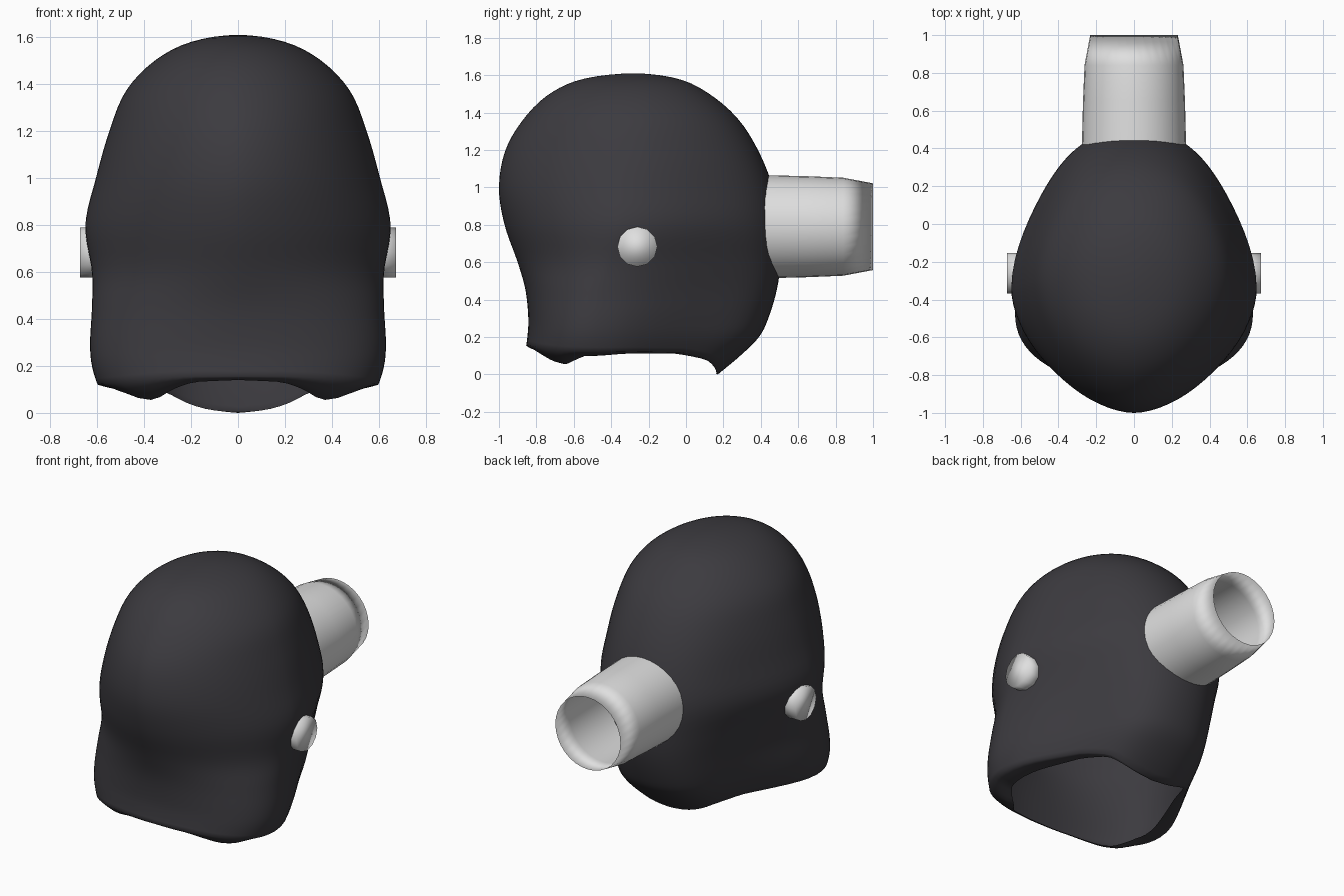
import bpy, bmesh, math
from mathutils import Matrix

if "Cube" in bpy.data.objects:
    bpy.data.objects.remove(bpy.data.objects["Cube"])


def material(name, rgb):
    m = bpy.data.materials.new(name)
    m.diffuse_color = (*rgb, 1)
    m.use_nodes = True
    m.node_tree.nodes["Principled BSDF"].inputs["Base Color"].default_value = m.diffuse_color
    return m


DARK = material("charcoal", (0.045, 0.043, 0.050))
GREY = material("light grey", (0.74, 0.74, 0.74))


def finish(name, bm, mat, angle):
    bmesh.ops.recalc_face_normals(bm, faces=bm.faces)
    me = bpy.data.meshes.new(name)
    bm.to_mesh(me)
    bm.free()
    me.materials.append(mat)
    ob = bpy.data.objects.new(name, me)
    bpy.context.collection.objects.link(ob)
    bpy.ops.object.select_all(action='DESELECT')
    ob.select_set(True)
    bpy.context.view_layer.objects.active = ob
    bpy.ops.object.shade_smooth_by_angle(angle=math.radians(angle))
    return ob


def bridge(bm, a, b):
    n = len(a)
    for i in range(n):
        j = (i + 1) % n
        bm.faces.new((a[i], a[j], b[j], b[i]))


# Head cross-sections: height, front y, back y, half width, widest y,
# front squareness, taper of the rear sides
ROWS = [
    (0.00, -.84, .17, .54, -.48, 2.25, 1.2),
    (0.10, -.86, .29, .59, -.48, 2.25, 1.3),
    (0.20, -.848, .39, .622, -.48, 2.25, 1.35),
    (0.30, -.843, .44, .63, -.47, 2.2, 1.3),
    (0.45, -.858, .485, .622, -.45, 2.0, 1.05),
    (0.60, -.90, .505, .622, -.40, 1.8, .75),
    (0.80, -.97, .505, .65, -.34, 1.75, .55),
    (1.00, -1.0, .465, .605, -.32, 1.78, .45),
    (1.20, -.965, .385, .548, -.30, 1.8, .3),
    (1.37, -.865, .275, .478, -.29, 1.85, .2),
    (1.50, -.73, .125, .355, -.28, 1.95, .1),
    (1.58, -.55, -.04, .20, -.28, 2.0, 0),
    (1.61, -.28, -.28, .0, -.28, 2.0, 0),
]
# mirrored row past the crown keeps the top round
PAST = (1.58, -.04, -.55, -.20, -.28, 2.0, 0)
BELOW = tuple(2 * a - b for a, b in zip(ROWS[0], ROWS[1]))
PTS = [BELOW] + ROWS + [PAST]
LAST = len(ROWS) - 1

# Rim by angle from the front: angle, outer rim height, lip scale, lip height
RIM = [
    (0.0, .155, .92, .14),
    (0.3, .155, .90, .132),
    (0.5, .15, .84, .105),
    (0.75, .14, .76, .068),
    (1.0, .13, .73, .053),
    (1.2, .125, .76, .075),
    (1.4, .122, .80, .098),
    (1.6, .12, .82, .10),
    (1.8, .122, .84, .112),
    (2.2, .117, .91, .112),
    (2.5, .083, .97, .080),
    (2.68, .050, .98, .046),
    (2.85, .022, .985, .020),
    (3.0, .007, .985, .007),
    (math.pi, .0, .985, .003),
]


def section(k):
    i = min(int(k), LAST - 1)
    t = k - i
    return [0.5 * (2 * b + (c - a) * t + (2 * a - 5 * b + 4 * c - d) * t * t
                   + (3 * b - a - 3 * c + d) * t ** 3)
            for a, b, c, d in zip(*PTS[i:i + 4])]


def rim(theta):
    for p, q in zip(RIM, RIM[1:]):
        if theta <= q[0] + 1e-6:
            t = (theta - p[0]) / (q[0] - p[0])
            return [a + (b - a) * t for a, b in zip(p[1:], q[1:])]


def head_point(k, theta):
    z, front, back, hw, yc, n, taper = section(k)
    s, c = math.sin(theta), math.cos(theta)
    if c < 0:
        n = 2.05
    x = hw * math.copysign(abs(s) ** (2 / n), s)
    t = abs(c) ** (2 / n)
    if c < 0:
        x *= 1 - taper * t * t * (1 - t)
    return x, yc + ((front if c > 0 else back) - yc) * t, z, yc


# Head shell, open below with a rolled lip
COLS, LEVELS = 72, 44
bm = bmesh.new()
angles = [2 * math.pi * i / COLS for i in range(COLS)]
rims = [rim(min(a, 2 * math.pi - a)) for a in angles]
loops = []
for f in (1.0, 0.75, 0.5, 0.25):
    ring = []
    for a, (base, scale, low) in zip(angles, rims):
        x, y, z, yc = head_point(base * 10, a)
        s = 1 + (scale - 1) * f
        drop = math.sin(f * math.pi / 2)
        ring.append(bm.verts.new((x * s, yc + (y - yc) * s, z + (low - z) * drop)))
    loops.append(ring)
for r in range(LEVELS):
    ring = []
    for a, (base, _, _) in zip(angles, rims):
        k0 = base * 10
        x, y, z, _ = head_point(k0 + (LAST - k0) * r / LEVELS, a)
        ring.append(bm.verts.new((x, y, max(z, 0))))
    loops.append(ring)
for a, b in zip(loops, loops[1:]):
    bridge(bm, a, b)
crown = bm.verts.new((0, -.28, 1.61))
for i in range(COLS):
    bm.faces.new((loops[-1][i], loops[-1][(i + 1) % COLS], crown))
finish("head_shell", bm, DARK, 80)

# Rear tube: tapered mouth folding into a smooth bore
bm = bmesh.new()
loops = []
for y, r in ((.38, .277), (.45, .275), (.65, .27), (.84, .262), (1.0, .232),
             (.84, .245), (.40, .255)):
    loops.append([bm.verts.new((r * math.cos(2 * math.pi * i / 32), y,
                                .79 + r * math.sin(2 * math.pi * i / 32)))
                  for i in range(32)])
for a, b in zip(loops, loops[1:]):
    bridge(bm, a, b)
finish("rear_tube", bm, GREY, 180)

# Side bolts
for side, name in ((-1, "left_bolt"), (1, "right_bolt")):
    bm = bmesh.new()
    bmesh.ops.create_cone(bm, cap_ends=True, segments=12, radius1=.107, radius2=.107, depth=.12)
    turn = Matrix.Translation((side * .613, -.26, .683)) @ Matrix.Rotation(math.pi / 2, 4, 'Y')
    bmesh.ops.transform(bm, matrix=turn, verts=bm.verts)
    finish(name, bm, GREY, 100)
